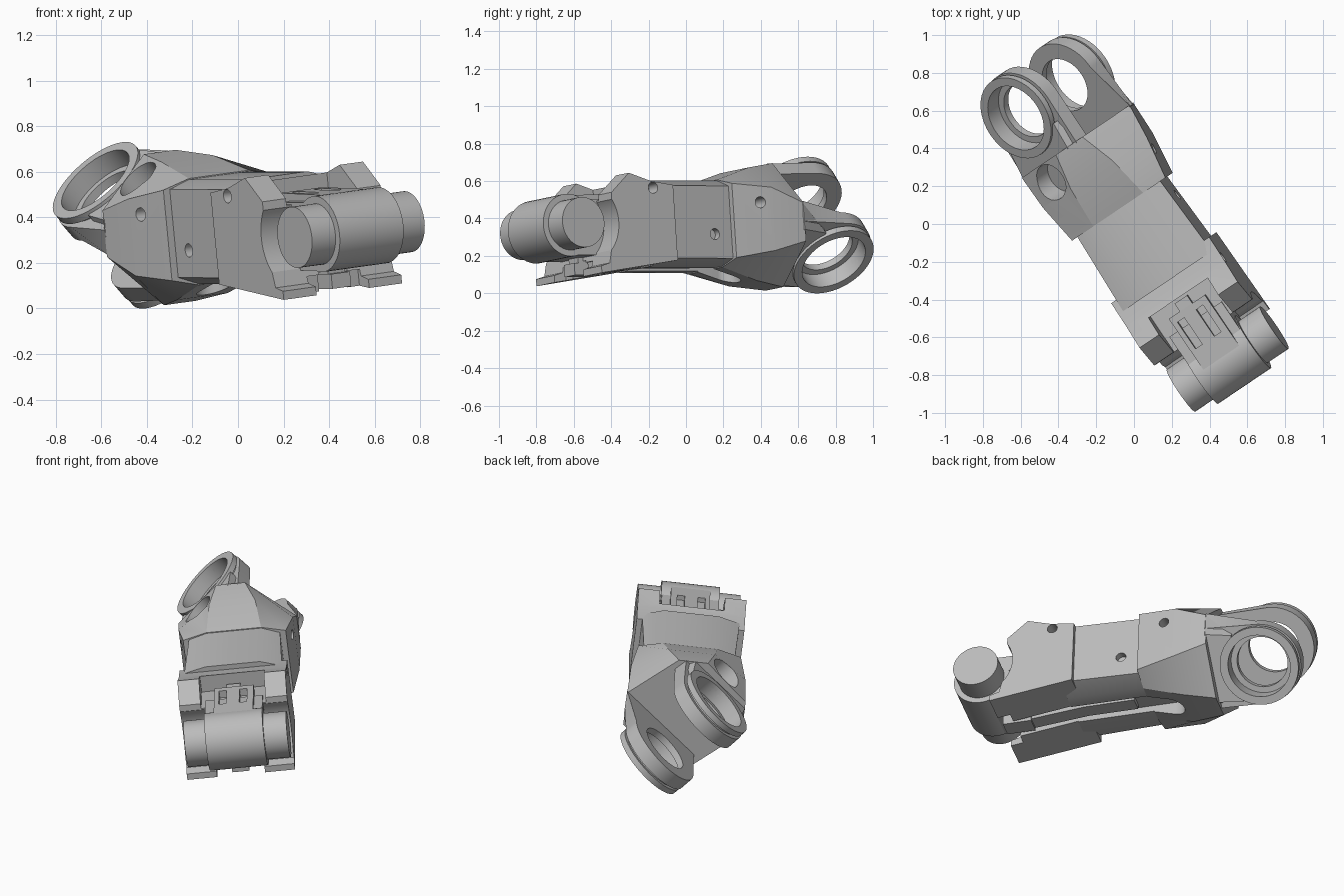
import bpy, bmesh
from math import radians, sin, cos, pi
from mathutils import Matrix

cube = bpy.data.objects.get("Cube")
if cube:
    bpy.data.objects.remove(cube)

mat = bpy.data.materials.new("cast_grey")
mat.use_nodes = True
grey = (0.5, 0.5, 0.5, 1)
mat.diffuse_color = grey
mat.node_tree.nodes["Principled BSDF"].inputs["Base Color"].default_value = grey

# arm frame: X across, Y along the arm; fork frame is twisted about Y
ARM = Matrix.Translation((0, 0, 0.355)) @ Matrix.Rotation(radians(34), 4, 'Z') @ Matrix.Rotation(radians(-6.6), 4, 'Y')
FORK = Matrix.Translation((0, 0, 0.01)) @ ARM @ Matrix.Rotation(radians(50.5), 4, 'Y')
SHAFT_Y, SHAFT_Z = -0.87, -0.01
EYE_Y = 0.815
parts = []


def loft(name, rings, frame=ARM):
    """Skin a closed solid through equal-length rings of points."""
    bm = bmesh.new()
    rows = [[bm.verts.new(p) for p in ring] for ring in rings]
    n = len(rows[0])
    for a, b in zip(rows, rows[1:]):
        for i in range(n):
            bm.faces.new((a[i], a[(i + 1) % n], b[(i + 1) % n], b[i]))
    bm.faces.new(rows[0])
    bm.faces.new(rows[-1])
    bmesh.ops.recalc_face_normals(bm, faces=bm.faces)
    mesh = bpy.data.meshes.new(name)
    bm.to_mesh(mesh)
    bm.free()
    mesh.materials.append(mat)
    ob = bpy.data.objects.new(name, mesh)
    ob.matrix_world = frame
    bpy.context.collection.objects.link(ob)
    parts.append(ob)
    return ob


def prism(name, profile, x0, x1, frame=ARM):
    """Extrude a (y, z) profile across X."""
    return loft(name, [[(x, y, z) for y, z in profile] for x in (x0, x1)], frame)


def circle(y, z, r, n=48):
    return [(y + r * cos(2 * pi * i / n), z + r * sin(2 * pi * i / n)) for i in range(n)]


def rod(name, y, z, r, x0, x1, frame=ARM):
    return prism(name, circle(y, z, r), x0, x1, frame)


def box(name, x0, x1, y0, y1, z0, z1):
    return prism(name, [(y0, z0), (y1, z0), (y1, z1), (y0, z1)], x0, x1)


def post(name, x, y, r, z0, z1):
    return loft(name, [[(a, b, z) for a, b in circle(x, y, r)] for z in (z0, z1)])


def cut(targets, *cutters):
    bpy.context.view_layer.update()
    for ob in targets:
        for c in cutters:
            m = ob.modifiers.new("cut", 'BOOLEAN')
            m.operation, m.solver, m.object = 'DIFFERENCE', 'EXACT', c
            with bpy.context.temp_override(object=ob, active_object=ob):
                bpy.ops.object.modifier_apply(modifier=m.name)
    for c in cutters:
        parts.remove(c)
        bpy.data.objects.remove(c)


def section(y, half):
    """Eight-sided ring: four points and their opposites."""
    return [(s * x, y, s * z) for s in (1, -1) for x, z in half]


# main body
body = loft("arm_body", [
    section(y, [(w, -.2), (w, .19), (.16, .23), (-.16, .23)]) for y, w in ((-.35, .285), (.13, .265))])
fork_base = loft("fork_base", [
    section(.11, [(.3, -.2), (.3, .2), (.16, .235), (-.16, .235)]),
    section(.34, [(.335, -.165), (.335, .175), (.13, .305), (-.14, .305)]),
    section(.535, [(.345, -.115), (.345, .09), (.07, .335), (-.1, .335)])])

# knuckle block with side cheeks and a thin lower lip
block = prism("knuckle_block", [
    (-.28, -.215), (-.28, .19), (-.42, .21), (-.56, .255), (-.68, .15), (-.69, -.1),
    (-.72, -.23), (-.775, -.245), (-.775, -.283)], -.315, .315)
cut([block],
    box("top_pocket", -.19, .19, -.9, -.455, .12, .5),
    rod("scoop_right", SHAFT_Y, SHAFT_Z, .225, -.5, -.17),
    rod("scoop_left", SHAFT_Y, SHAFT_Z, .225, .17, .5),
    box("lip_gap", -.14, .14, -.9, -.7, -.4, -.2))

# barrel, shaft and strap
rod("shaft", SHAFT_Y, SHAFT_Z, .135, -.29, .31)
rod("barrel", SHAFT_Y, SHAFT_Z, .168, -.165, .175)
box("barrel_neck", -.165, .17, SHAFT_Y, -.6, -.17, .13)
strap = prism("strap", [(-.88, .08), (-.88, .155), (-.7, .16), (-.52, .165), (-.52, .08)], -.11, .12)
cut([strap], *[box("strap_slit", x - .022, x + .022, -.73, -.56, .1, .4) for x in (-.06, .06)])
box("strap_tongue", -.04, .04, -.54, -.47, .08, .16)
box("underside_tab", -.05, .05, -.77, -.6, -.265, -.2)

# screw holes in both flanks
for s in (1, -1):
    for ob, y, z in ((body, .0, -.07), (fork_base, .27, .095), (block, -.41, .175)):
        x0, x1 = sorted((s * .23, s * .5))
        cut([ob], rod("screw_hole", y, z, .03, x0, x1))

# long underside slot with a rail inside
for ob in (body, block, fork_base):
    cut([ob], box("slot", -.075, .075, -.9, .24, -.5, -.19), post("slot_end", 0, .24, .0752, -.5, -.19))
prism("slot_rail", [(-.74, -.15), (-.74, -.265), (-.28, -.22), (.02, -.22), (.02, -.15)], -.045, .045)

# fork cheeks with bored eyes; the roots widen to meet the base flanks
R = .238
lobe = [(EYE_Y + R * cos(a), R * sin(a)) for a in [pi * (i / 24 - .5) for i in range(25)]]
web_tip = [(.68, .2), (.68, -.2)]


def cheek_ring(s, x, tip):
    """Cheek outline at depth x: rounded tip plus a root held inside the base."""
    flank = (.345 - .62 * x) / .78
    crown = min(.235, (.325 - .78 * x) / .62)
    low, high = (flank, crown) if s < 0 else (crown, flank)
    root = [(.4, .13), (.53, high)], [(.53, -low), (.4, -.13)]
    outline = root[0] + tip + root[1] if tip is web_tip else tip + root[0][::-1] + root[1][::-1]
    return [(s * x, y, z) for y, z in outline]


for s, side in ((-1, "upper"), (1, "lower")):
    cheek = loft(side + "_cheek", [cheek_ring(s, x, lobe) for x in (.15, .235)], FORK)
    web = loft(side + "_cheek_web", [cheek_ring(s, x, web_tip) for x in (.16, .27)], FORK)
    collar = rod(side + "_eye_collar", EYE_Y, 0, .21, s * .225, s * .255, FORK)
    rim = rod(side + "_eye_rim", EYE_Y, 0, .233, s * .25, s * .285, FORK)
    cut([cheek, collar, rim], rod("bore", EYE_Y, 0, .15, s * .1, s * .4, FORK),
        rod("counterbore", EYE_Y, 0, .185, s * .19, s * .4, FORK))
    cut([web], rod("web_bore", EYE_Y, 0, .2, s * .1, s * .4, FORK))
    if s < 0:
        # rounded pocket behind the upper eye
        cut([fork_base, cheek, web], rod("pocket", .43, -.02, .1, -.5, -.21, FORK))

# soft shading on the round surfaces
for ob in parts:
    ob.select_set(True)
bpy.context.view_layer.objects.active = body
bpy.ops.object.shade_smooth_by_angle(angle=radians(25))
